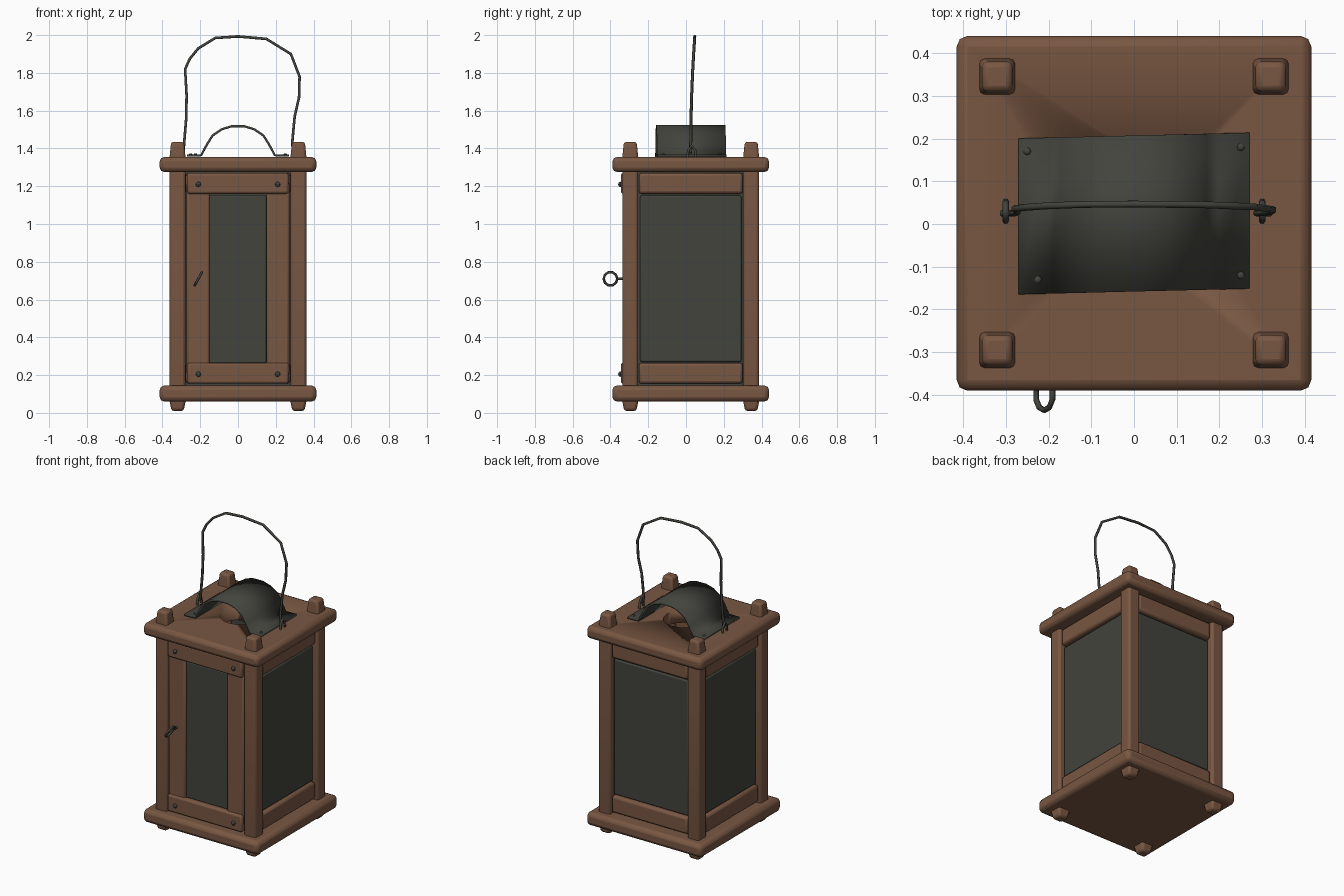
import bpy, bmesh, math
from mathutils import Vector, Matrix

cube = bpy.data.objects.get("Cube")
if cube:
    bpy.data.objects.remove(cube, do_unlink=True)

YC = 0.025  # middle of the body in y


def material(name, color):
    m = bpy.data.materials.new(name)
    m.use_nodes = True
    m.diffuse_color = (*color, 1)
    m.node_tree.nodes["Principled BSDF"].inputs["Base Color"].default_value = (*color, 1)
    return m


WOOD = material("brown wood", (0.19, 0.095, 0.055))
METAL = material("dark metal", (0.055, 0.057, 0.046))
PANE = material("dark pane", (0.055, 0.057, 0.046))


def smooth(ob, angle=35):
    bpy.ops.object.select_all(action='DESELECT')
    ob.select_set(True)
    bpy.context.view_layer.objects.active = ob
    bpy.ops.object.shade_smooth_by_angle(angle=math.radians(angle))


def finish(name, bm, mat, bevel=0, segments=2):
    bmesh.ops.recalc_face_normals(bm, faces=bm.faces)
    me = bpy.data.meshes.new(name)
    bm.to_mesh(me)
    bm.free()
    me.materials.append(mat)
    ob = bpy.data.objects.new(name, me)
    bpy.context.collection.objects.link(ob)
    if bevel:
        mod = ob.modifiers.new("rounded edges", 'BEVEL')
        mod.width, mod.segments = bevel, segments
    smooth(ob)
    return ob


def box(name, low, high, mat, bevel=0.015, turn=0.0):
    # box between two corners, turned about the body's vertical axis
    low, high = Vector(low), Vector(high)
    bm = bmesh.new()
    bmesh.ops.create_cube(bm, size=1)
    bmesh.ops.scale(bm, vec=high - low, verts=bm.verts)
    bmesh.ops.translate(bm, vec=(low + high) / 2, verts=bm.verts)
    bmesh.ops.rotate(bm, cent=(0, 0, 0), matrix=Matrix.Rotation(turn, 3, 'Z'), verts=bm.verts)
    bmesh.ops.translate(bm, vec=(0, YC, 0), verts=bm.verts)
    return finish(name, bm, mat, bevel)


def wire(name, points, radius, closed=False):
    cu = bpy.data.curves.new(name, 'CURVE')
    cu.dimensions = '3D'
    cu.bevel_depth, cu.bevel_resolution, cu.use_fill_caps = radius, 1, True
    sp = cu.splines.new('POLY')
    sp.points.add(len(points) - 1)
    for p, co in zip(sp.points, points):
        p.co = (*co, 1)
    sp.use_cyclic_u = closed
    cu.materials.append(METAL)
    ob = bpy.data.objects.new(name, cu)
    bpy.context.collection.objects.link(ob)
    return ob


def knob(name, loc, radius, scale):
    bm = bmesh.new()
    bmesh.ops.create_uvsphere(bm, u_segments=8, v_segments=6, radius=radius)
    bmesh.ops.scale(bm, vec=scale, verts=bm.verts)
    bmesh.ops.translate(bm, vec=loc, verts=bm.verts)
    return finish(name, bm, METAL)


# base and top boards
box("base_board", (-0.415, -0.415, 0.06), (0.415, 0.415, 0.145), WOOD, 0.025)
top = box("top_board", (-0.415, -0.415, 1.275), (0.415, 0.415, 1.355), WOOD, 0.025)

# smoke hole through the top board
bm = bmesh.new()
bmesh.ops.create_cone(bm, cap_ends=True, segments=20, radius1=0.12, radius2=0.12, depth=0.3,
                      matrix=Matrix.Translation((0, YC, 1.315)))
cutter = finish("smoke_hole_cutter", bm, WOOD)
cutter.hide_render = True
cutter.hide_viewport = True
cut = top.modifiers.new("smoke hole", 'BOOLEAN')
cut.operation, cut.object, cut.solver = 'DIFFERENCE', cutter, 'EXACT'

# corner posts with tapered ends
for sx, side in ((-1, "right"), (1, "left")):
    for sy, end in ((-1, "front"), (1, "back")):
        bm = bmesh.new()
        rings = []
        for z, h in ((0.01, 0.032), (0.06, 0.042), (1.355, 0.042), (1.435, 0.034)):
            rings.append([bm.verts.new((sx * 0.32 + a * h, YC + sy * 0.32 + b * h, z))
                          for a, b in ((-1, -1), (1, -1), (1, 1), (-1, 1))])
        for lo, hi in zip(rings, rings[1:]):
            for i in range(4):
                j = (i + 1) % 4
                bm.faces.new((lo[i], lo[j], hi[j], hi[i]))
        bm.faces.new(rings[0])
        bm.faces.new(rings[-1])
        finish(f"{end}_{side}_post", bm, WOOD, 0.013)

# rails and panes on the two sides and the back
for side, turn in (("left", math.pi / 2), ("back", math.pi), ("right", -math.pi / 2)):
    for level, z in (("lower", 0.155), ("upper", 1.16)):
        box(f"{side}_{level}_rail", (-0.275, -0.35, z), (0.275, -0.275, z + 0.11), WOOD, 0.015, turn)
    box(f"{side}_pane", (-0.268, -0.335, 0.27), (0.268, -0.315, 1.15), PANE, 0.008, turn)
    box(f"{side}_pane_backing", (-0.285, -0.318, 0.145), (0.285, -0.305, 1.275), PANE, 0, turn)

# front door: rails, stiles, pane and nails
for level, z in (("lower", 0.155), ("upper", 1.16)):
    box(f"door_{level}_rail", (-0.27, -0.37, z), (0.268, -0.305, z + 0.11), WOOD, 0.012)
    for x in (-0.21, 0.21):
        knob(f"door_{level}_nail", (x, YC - 0.373, z + 0.05), 0.014, (1, 0.8, 1))
for side, s in (("right", -1), ("left", 1)):
    x0, x1 = sorted((s * 0.15, s * 0.272))
    box(f"door_{side}_stile", (x0, -0.355, 0.2), (x1, -0.3, 1.22), WOOD, 0.012)
box("door_pane", (-0.158, -0.34, 0.262), (0.15, -0.32, 1.152), PANE, 0.008)

# ring pull on the door
ring = []
for i in range(10):
    a = 2 * math.pi * i / 10
    ring.append((-0.21 + 0.02 * math.sin(a), -0.4 + 0.036 * math.cos(a), 0.71 + 0.036 * math.sin(a)))
wire("door_ring_pull", ring, 0.007, True)
wire("door_ring_shank", [(-0.21, -0.365, 0.71), (-0.21, -0.32, 0.71)], 0.007)

# bent metal hood with flat flanges
half = [(0.27, 1.362), (0.195, 1.364), (0.165, 1.42), (0.135, 1.468), (0.085, 1.502), (0.035, 1.517)]
profile = [(-x, z) for x, z in half] + [(x, z) for x, z in reversed(half)]
bm = bmesh.new()
rows = [[bm.verts.new((x, y + 0.025 * x, z)) for x, z in profile] for y in (-0.158, 0.207)]
for i in range(len(profile) - 1):
    bm.faces.new((rows[0][i], rows[0][i + 1], rows[1][i + 1], rows[1][i]))
hood = finish("smoke_hood", bm, METAL)
solid = hood.modifiers.new("sheet thickness", 'SOLIDIFY')
solid.thickness, solid.offset = 0.012, 0
smooth(hood, 40)
for x, y in ((-0.225, -0.13), (0.25, -0.12), (-0.25, 0.17), (0.25, 0.18)):
    knob("hood_nail", (x, y, 1.369), 0.009, (1, 1, 0.6))

# wire handle and its staples
path = [(-0.31, 1.375), (-0.287, 1.39), (-0.285, 1.43), (-0.275, 1.55), (-0.272, 1.68), (-0.28, 1.82),
        (-0.255, 1.875), (-0.21, 1.93), (-0.12, 1.985), (0, 1.993), (0.15, 1.98), (0.28, 1.9),
        (0.326, 1.78), (0.323, 1.67), (0.3, 1.57), (0.287, 1.43), (0.29, 1.39), (0.32, 1.375)]
wire("carrying_handle", [(x, 0.025 + 0.022 * max(0, (z - 1.4) / 0.6) ** 2, z) for x, z in path], 0.008)
for side, x in (("right", -0.3), ("left", 0.3)):
    staple = [(x, 0.03 + y, z) for y, z in ((-0.022, 1.35), (-0.018, 1.39), (0, 1.415), (0.018, 1.39), (0.022, 1.35))]
    wire(f"{side}_handle_staple", staple, 0.008)
